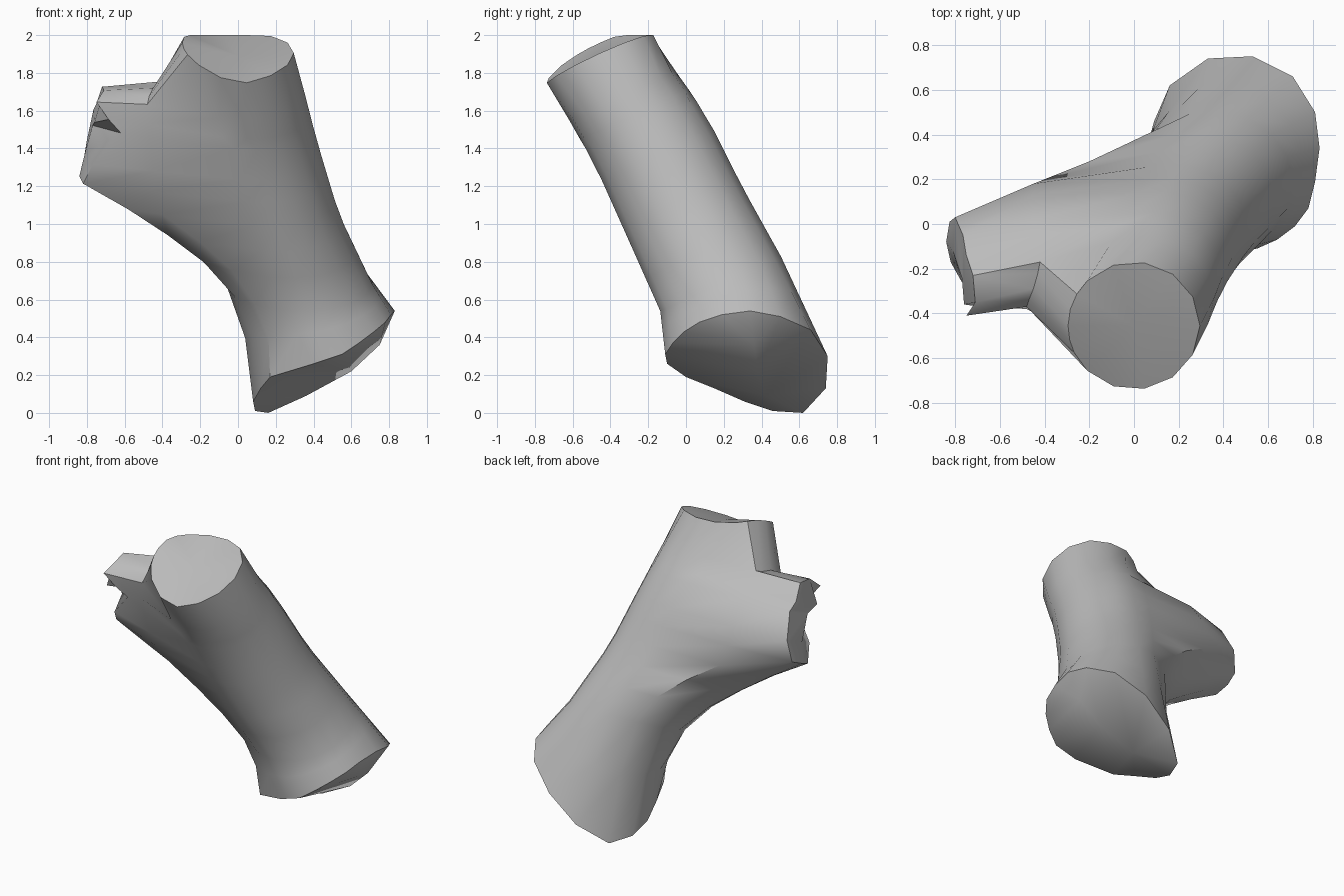
import bpy, bmesh, math

default = bpy.data.objects.get("Cube")
if default:
    bpy.data.objects.remove(default, do_unlink=True)

grey = bpy.data.materials.new("plain_grey")
grey.use_nodes = True
grey.diffuse_color = (0.5, 0.5, 0.5, 1)
grey.node_tree.nodes["Principled BSDF"].inputs["Base Color"].default_value = (0.5, 0.5, 0.5, 1)

LEAN = 0.45  # every section rises towards the back, square to the leaning trunk

# Trunk axis: section height, centre x, centre y, radius
AXIS = [(0.13, 0.45, 0.33, 0.38), (0.56, 0.36, 0.20, 0.355), (1.05, 0.19, 0.00, 0.335),
        (1.535, 0.08, -0.19, 0.325), (2.07, 0.00, -0.455, 0.30)]


def arc(spread):
    """Eleven angles from the back over +x to the front, past both by spread degrees."""
    return [math.radians(-spread + (180 + 2 * spread) * i / 10) for i in range(11)]


def trunk_at(w):
    for a, b in zip(AXIS, AXIS[1:]):
        if w <= b[0]:
            t = (w - a[0]) / (b[0] - a[0])
            return [p + (q - p) * t for p, q in zip(a[1:], b[1:])]


def section(w, branch_points):
    """Trunk arc, then points round the branch, on one leaning plane."""
    cx, cy, r = trunk_at(w)
    angles = arc(25 if w > 1.65 else 15)
    pts = [(cx + 1.03 * r * math.sin(a), cy + 0.91 * r * math.cos(a)) for a in angles]
    return [(x, y, w + LEAN * y + sum(dz)) for x, y, *dz in pts + branch_points]


# Slanted top rim, raised at the sides
top_rim = []
for a in arc(45) + [math.radians(d) for d in (245, 257, 270, 285, 300)]:
    y = -0.455 + 0.285 * math.cos(a)
    lift = max(0.035 * math.sin(a), -0.09 * math.sin(a))
    top_rim.append((0.295 * math.sin(a), y, min(1.87 + 0.455 * (y + 0.455) + lift, 2.0)))

# Uneven cut at the foot
foot_rim = [
    (0.33, 0.74, 0.13), (0.53, 0.75, 0.30), (0.71, 0.66, 0.44), (0.81, 0.50, 0.51),
    (0.83, 0.34, 0.54), (0.81, 0.19, 0.52), (0.78, 0.07, 0.48), (0.72, -0.01, 0.43),
    (0.64, -0.07, 0.37), (0.55, -0.11, 0.31), (0.40, -0.10, 0.26), (0.17, 0.00, 0.19),
    (0.12, 0.15, 0.13), (0.08, 0.31, 0.06), (0.09, 0.46, 0.01), (0.16, 0.62, 0.00)]

# Branch outline per section: front middle, front end, tip, back end, back middle
BRANCH = [
    # root of the squared lip, then the lip itself
    (1.83, [(-0.48, -0.37, -0.03), (-0.47, -0.34), (-0.45, -0.29, 0.02), (-0.43, -0.22), (-0.42, -0.17)]),
    (1.83, [(-0.48, -0.37, -0.03), (-0.75, -0.41), (-0.71, -0.35, 0.035), (-0.72, -0.23), (-0.42, -0.17)]),
    # broken end with a notch in front
    (1.70, [(-0.48, -0.38), (-0.685, -0.37, 0.02), (-0.76, -0.36), (-0.75, -0.14), (-0.44, -0.05)]),
    (1.63, [(-0.47, -0.38), (-0.62, -0.33), (-0.77, -0.24), (-0.765, -0.05), (-0.45, 0.02)]),
    (1.43, [(-0.45, -0.33), (-0.77, -0.26), (-0.81, -0.12), (-0.80, 0.03), (-0.45, 0.13)]),
    (1.29, [(-0.45, -0.27), (-0.82, -0.17), (-0.84, -0.08), (-0.825, 0.01), (-0.45, 0.18)]),
    # underside curving into the trunk
    (1.14, [(-0.40, -0.20), (-0.58, -0.14), (-0.62, -0.05), (-0.58, 0.05), (-0.40, 0.20)]),
    (0.98, [(-0.20, -0.17), (-0.37, -0.09), (-0.42, 0.01), (-0.37, 0.11), (-0.20, 0.28)]),
    (0.81, [(-0.03, -0.13), (-0.18, -0.03), (-0.23, 0.08), (-0.18, 0.20), (-0.03, 0.36)]),
    (0.60, [(0.09, -0.06), (-0.02, 0.04), (-0.06, 0.16), (-0.02, 0.29), (0.09, 0.41)])]

rings = [top_rim] + [section(w, pts) for w, pts in BRANCH]

# Ring between the last section and the foot, tucked in on the branch side
shin = []
for i, (p, q) in enumerate(zip(rings[-1], foot_rim)):
    x, y, z = [0.55 * u + 0.45 * v for u, v in zip(p, q)]
    shin.append((x + (0.035 if i > 10 else 0), y, z))
rings += [shin, foot_rim]

top_cap = [(0, -0.455, 1.89)]
foot_cap = [(0.36, 0.42, 0.09), (0.60, 0.38, 0.22), (0.75, 0.36, 0.36)]

# Skin the rings and close both cuts
bm = bmesh.new()
loops = [[bm.verts.new(p) for p in ring] for ring in rings]
n = len(top_rim)
for a, b in zip(loops, loops[1:]):
    for i in range(n):
        j = (i + 1) % n
        bm.faces.new((a[i], a[j], b[j], b[i]))
for loop, cap in ((loops[0], top_cap), (loops[-1], foot_cap)):
    inner = [bm.verts.new(p) for p in cap]
    near = [min(inner, key=lambda c: (c.co - v.co).xy.length) for v in loop]
    for i in range(n):
        j = (i + 1) % n
        bm.faces.new((loop[i], loop[j], near[i]))
        if near[i] is not near[j]:
            bm.faces.new((loop[j], near[j], near[i]))
bmesh.ops.remove_doubles(bm, verts=bm.verts, dist=0.0005)
bmesh.ops.recalc_face_normals(bm, faces=bm.faces)

mesh = bpy.data.meshes.new("forked_trunk")
bm.to_mesh(mesh)
bm.free()
mesh.materials.append(grey)
trunk = bpy.data.objects.new("forked_trunk", mesh)
bpy.context.collection.objects.link(trunk)

# Smooth sides with crisp cut edges
bpy.ops.object.select_all(action='DESELECT')
bpy.context.view_layer.objects.active = trunk
trunk.select_set(True)
bpy.ops.object.shade_smooth_by_angle(angle=math.radians(38))
